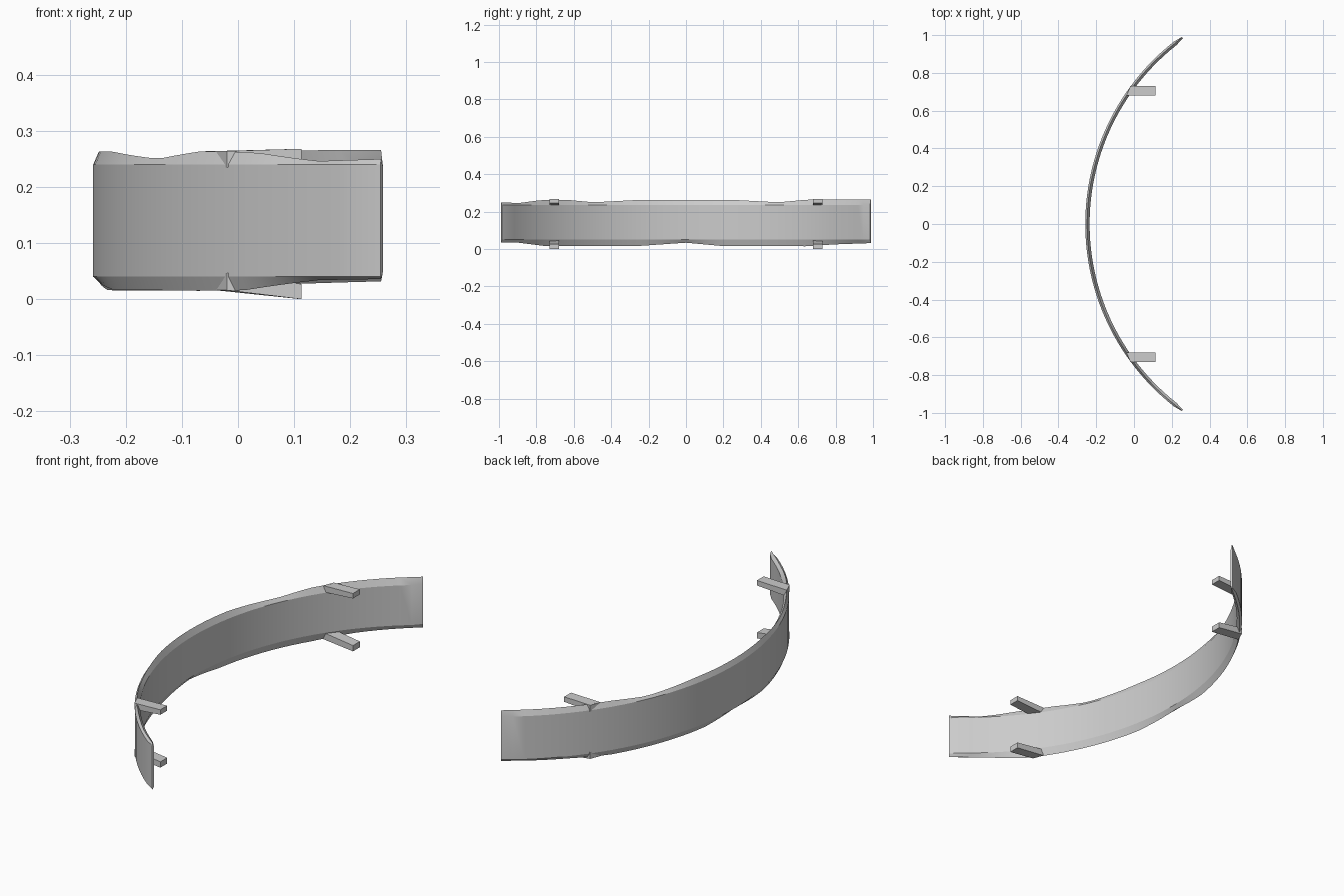
import bpy, bmesh, math
from mathutils import Vector

cube = bpy.data.objects.get("Cube")
if cube:
    bpy.data.objects.remove(cube, do_unlink=True)

grey = bpy.data.materials.new("plain grey")
grey.use_nodes = True
grey.diffuse_color = (0.6, 0.6, 0.6, 1)
grey.node_tree.nodes["Principled BSDF"].inputs["Base Color"].default_value = (0.6, 0.6, 0.6, 1)

RADIUS, CENTRE_X = 1.228, 0.97
STEPS = 48

# Uneven heights of the top and bottom ridges along y
TOP = [(-1, .25), (-.9, .246), (-.78, .262), (-.65, .264), (-.5, .25), (-.25, .263),
       (.25, .263), (.5, .25), (.65, .264), (1, .266)]
BOTTOM = [(-1, .036), (-.9, .034), (-.75, .015), (-.25, .017), (0, .034), (.2, .016),
          (.65, .015), (.8, .025), (1, .032)]


def height(keys, y):
    for (a, za), (b, zb) in zip(keys, keys[1:]):
        if y <= b:
            return za + (zb - za) * (y - a) / (b - a)
    return keys[-1][1]


def make_object(name, bm):
    bmesh.ops.recalc_face_normals(bm, faces=bm.faces)
    mesh = bpy.data.meshes.new(name)
    bm.to_mesh(mesh)
    bm.free()
    mesh.materials.append(grey)
    obj = bpy.data.objects.new(name, mesh)
    bpy.context.collection.objects.link(obj)
    return obj


# Curved band: a ridged six-sided section swept along an arc
bm = bmesh.new()
rings = []
limit = math.asin(0.995 / RADIUS)
for i in range(STEPS + 1):
    angle = -limit + 2 * limit * i / STEPS
    y = RADIUS * math.sin(angle)
    top, bottom = height(TOP, y), height(BOTTOM, y)
    end = i in (0, STEPS)
    outer, middle, inner = (.006, .008, .014) if end else (0, .01, .023)
    section = [(outer, .04), (outer, .24), (middle, top),
               (inner, .235), (inner, .05), (middle, bottom)]
    rings.append([bm.verts.new((CENTRE_X - (RADIUS - d) * math.cos(angle),
                                (RADIUS - d) * math.sin(angle), z)) for d, z in section])
for a, b in zip(rings, rings[1:]):
    for k in range(6):
        n = (k + 1) % 6
        bm.faces.new((a[k], a[n], b[n], b[k]))
bm.faces.new(rings[0])
bm.faces.new(rings[-1])
band = make_object("curved_band", bm)
bpy.context.view_layer.objects.active = band
band.select_set(True)
bpy.ops.object.shade_smooth_by_angle(angle=math.radians(20))


# Mounting arms: slanted bars reaching inward from the band
def arm(name, side, root, tip):
    bm = bmesh.new()
    bmesh.ops.create_cube(bm, size=1)
    for v in bm.verts:
        at_tip, upper, away = v.co.x > 0, v.co.z > 0, v.co.y > 0
        low, high = tip if at_tip else root
        x = 0.113 if at_tip else (-0.02 if away else -0.04)
        v.co = Vector((x, side * (0.73 if away else 0.68), high if upper else low))
    make_object(name, bm)


for label, side in (("front", -1), ("back", 1)):
    arm(label + "_upper_arm", side, (.235, .264), (.245, .268))
    arm(label + "_lower_arm", side, (.016, .047), (0, .027))
